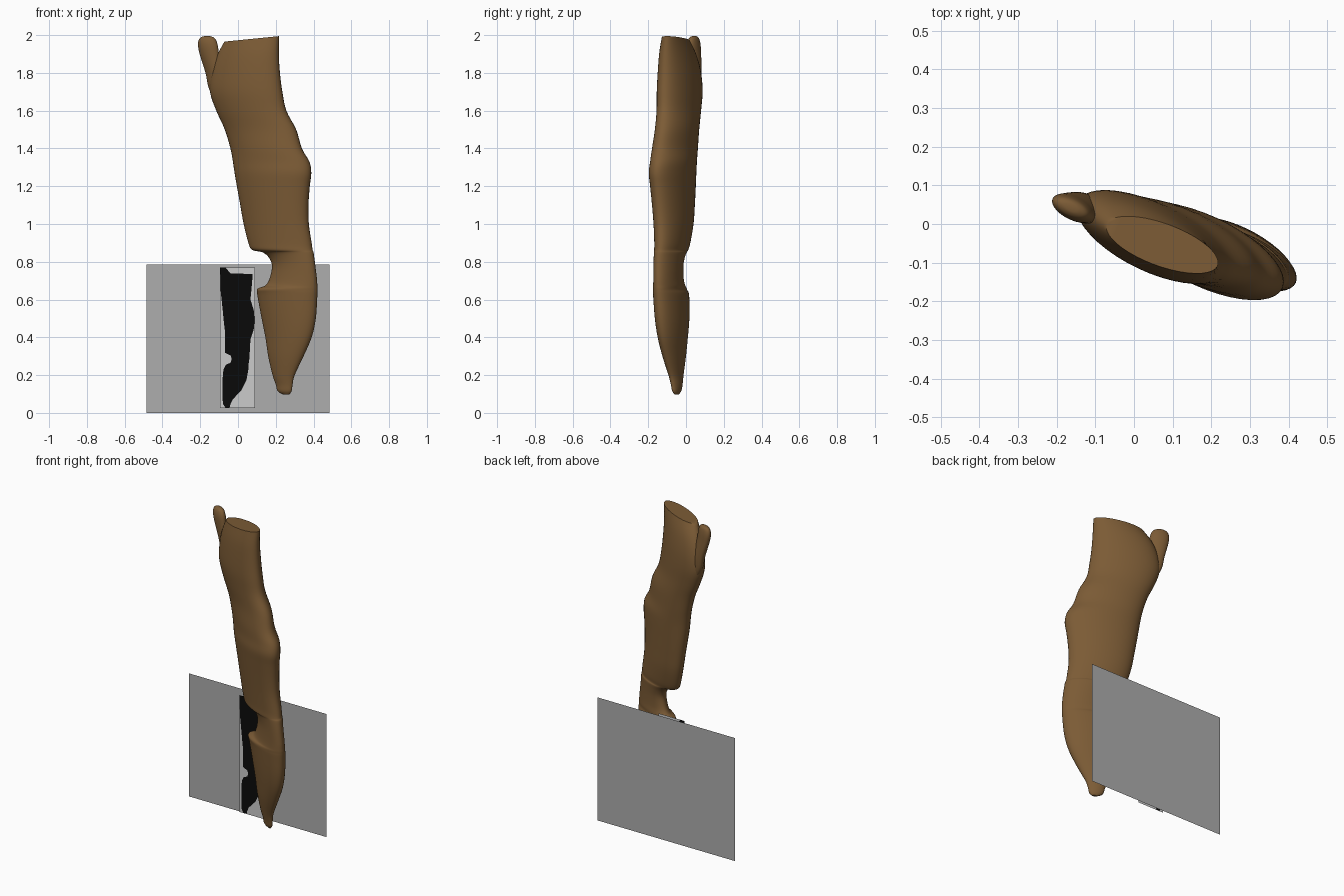
import bpy, bmesh, math


def material(name, rgb):
    m = bpy.data.materials.new(name)
    m.diffuse_color = (*rgb, 1)
    return m


BROWN = material("wood_brown", (0.2, 0.105, 0.036))
GREY = material("board_grey", (0.42, 0.42, 0.42))
PALE = material("card_pale_grey", (0.6, 0.6, 0.6))
BLACK = material("silhouette_black", (0.003, 0.003, 0.003))


def finish(name, bm, mats):
    me = bpy.data.meshes.new(name)
    bm.to_mesh(me)
    bm.free()
    for m in mats:
        me.materials.append(m)
    ob = bpy.data.objects.new(name, me)
    bpy.context.collection.objects.link(ob)
    return ob


def smooth_rows(rows, n=4):
    # Catmull-Rom interpolation between cross-section rows
    out = []
    for i in range(len(rows) - 1):
        p0, p1 = rows[max(i - 1, 0)], rows[i]
        p2, p3 = rows[i + 1], rows[min(i + 2, len(rows) - 1)]
        for k in range(n):
            t = k / n
            out.append([0.5 * (2 * b + (c - a) * t + (2 * a - 5 * b + 4 * c - d) * t * t
                               + (3 * b - a - 3 * c + d) * t ** 3)
                        for a, b, c, d in zip(p0, p1, p2, p3)])
    return out + [list(rows[-1])]


def loft(name, rows, skew, top_tilt=0.0, sides=40):
    # tilted ellipses, each fitted to its (z, x min, x max, y min, y max) row
    bm = bmesh.new()
    delta = math.acos(skew)
    rings = []
    for z, x0, x1, y0, y1 in smooth_rows(rows):
        ring = []
        for i in range(sides):
            t = 2 * math.pi * i / sides
            dx = (x1 - x0) / 2 * math.cos(t)
            dy = (y1 - y0) / 2 * math.cos(t + delta)
            lift = top_tilt * dx * max(0, (z - 1.85) / 0.13)
            ring.append(bm.verts.new(((x0 + x1) / 2 + dx, (y0 + y1) / 2 + dy, z + lift)))
        rings.append(ring)
    for a, b in zip(rings, rings[1:]):
        for i in range(sides):
            j = (i + 1) % sides
            bm.faces.new((a[i], a[j], b[j], b[i]))
    bm.faces.new(rings[0])
    bm.faces.new(rings[-1])
    bmesh.ops.recalc_face_normals(bm, faces=bm.faces)
    ob = finish(name, bm, [BROWN])
    bpy.ops.object.select_all(action='DESELECT')
    ob.select_set(True)
    bpy.context.view_layer.objects.active = ob
    bpy.ops.object.shade_smooth_by_angle(angle=math.radians(55))


# Main limb with the notch on its left side
loft("limb", [
    (.097, .24, .27, -.06, -.04), (.115, .21, .284, -.073, -.025), (.15, .2, .289, -.08, -.018),
    (.2, .183, .3, -.093, -.013), (.3, .16, .347, -.125, 0), (.4, .145, .39, -.15, .01),
    (.5, .125, .412, -.165, .018), (.62, .103, .42, -.174, .017), (.65, .1, .421, -.175, .007),
    (.662, .112, .421, -.175, .003), (.675, .145, .42, -.174, -.004), (.71, .167, .418, -.173, -.012),
    (.775, .18, .41, -.172, -.014), (.82, .165, .404, -.171, -.007), (.85, .13, .4, -.17, .004),
    (.863, .075, .395, -.169, .012), (.9, .055, .39, -.168, .023), (1.0, .03, .375, -.172, .04),
    (1.1, .012, .373, -.18, .047), (1.2, -.006, .38, -.19, .052), (1.27, -.018, .388, -.197, .055),
    (1.33, -.027, .378, -.19, .058), (1.4, -.04, .338, -.18, .063), (1.5, -.07, .308, -.165, .07),
    (1.6, -.115, .256, -.156, .08), (1.7, -.148, .235, -.155, .088), (1.8, -.14, .222, -.15, .08),
    (1.9, -.11, .216, -.142, .055), (1.98, -.072, .218, -.128, .02)],
    skew=-.62, top_tilt=.1)

# Short rounded stub beside the top
loft("stub", [
    (1.65, -.12, -.04, 0, .07), (1.72, -.155, -.06, 0, .08), (1.8, -.172, -.08, 0, .083),
    (1.9, -.203, -.1, .002, .08), (1.95, -.212, -.108, .005, .077), (1.98, -.205, -.12, .014, .07),
    (1.992, -.188, -.138, .026, .06), (1.995, -.17, -.155, .038, .048)], skew=-.5)

# Flat board standing behind
bm = bmesh.new()
bm.faces.new([bm.verts.new((x, .2, z)) for x, z in
              ((-.485, 0), (.485, 0), (.485, .785), (-.485, .785))])
finish("back_board", bm, [GREY])

# Card in front of the board: the middle strip is the black silhouette
SIL = [(.025, -.065, -.045), (.045, -.078, -.04), (.07, -.082, -.029), (.12, -.082, .018),
       (.175, -.082, .045), (.23, -.077, .055), (.255, -.064, .056), (.265, -.04, .057),
       (.285, -.033, .06), (.305, -.04, .061), (.318, -.07, .062), (.39, -.07, .066),
       (.44, -.07, .083), (.49, -.076, .088), (.545, -.081, .083), (.6, -.087, .066),
       (.65, -.092, .071), (.735, -.094, .078), (.739, -.094, -.04), (.75, -.094, -.05),
       (.77, -.094, -.066)]
bm = bmesh.new()
grid = [[bm.verts.new((x, .15, z)) for x in (-.095, l, r, .09)] for z, l, r in SIL]
for a, b in zip(grid, grid[1:]):
    for i in range(3):
        f = bm.faces.new((a[i], a[i + 1], b[i + 1], b[i]))
        f.material_index = 1 if i == 1 else 0
finish("silhouette_card", bm, [PALE, BLACK])
